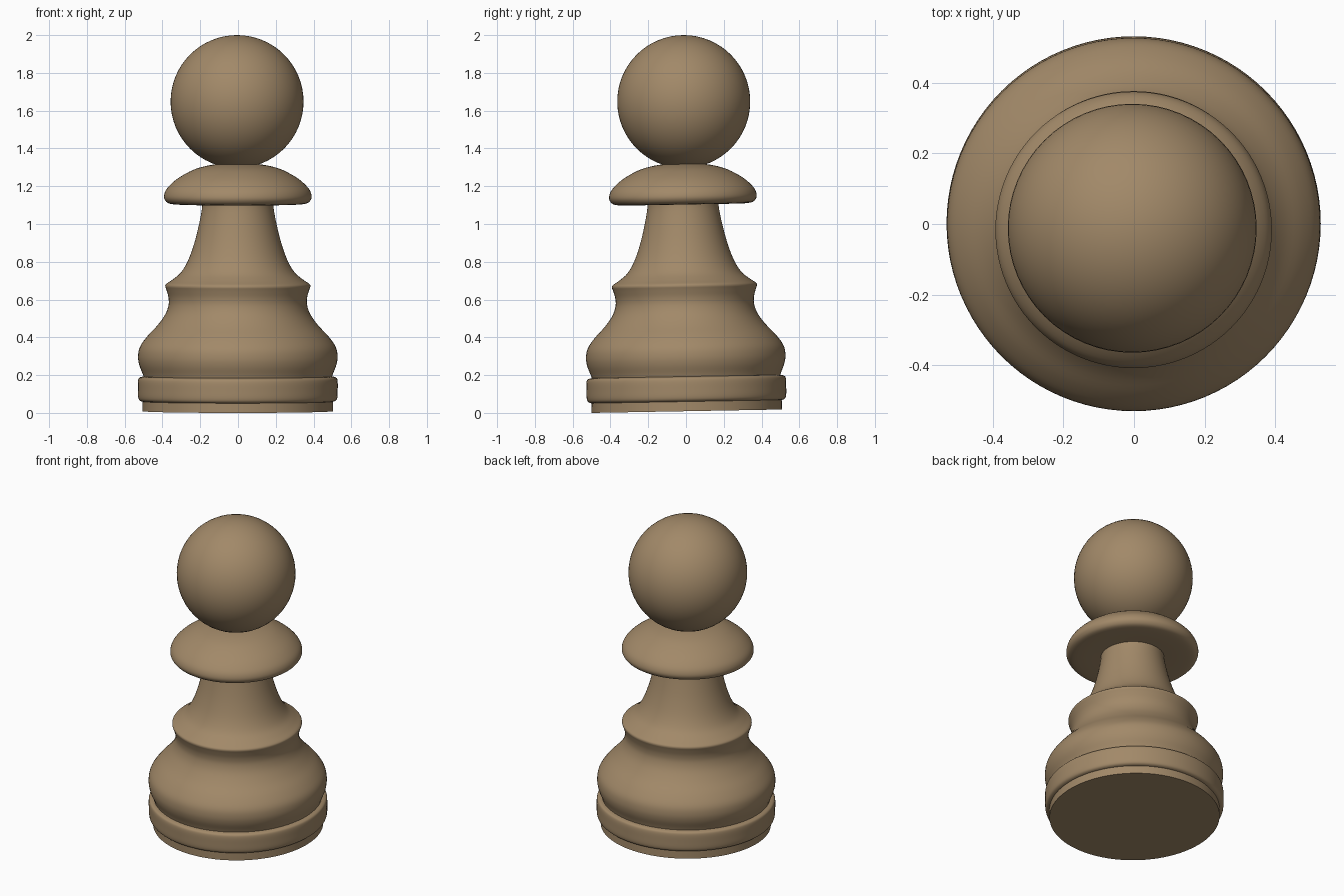
import bpy, bmesh, math

if "Cube" in bpy.data.objects:
    bpy.data.objects.remove(bpy.data.objects["Cube"])

SEGMENTS = 96
TILT = 0.018  # the turned parts lean slightly towards the front

wood = bpy.data.materials.new("wood")
wood.diffuse_color = (0.36, 0.25, 0.14, 1)
wood.use_nodes = True
wood.node_tree.nodes["Principled BSDF"].inputs["Base Color"].default_value = wood.diffuse_color


def finish(obj, angle):
    obj.data.materials.append(wood)
    bpy.ops.object.select_all(action='DESELECT')
    obj.select_set(True)
    bpy.context.view_layer.objects.active = obj
    bpy.ops.object.shade_smooth_by_angle(angle=math.radians(angle))


def smooth_profile(pts, steps):
    """Catmull-Rom curve through (radius, height) points."""
    out = []
    for i in range(len(pts) - 1):
        p0, p1 = pts[max(i - 1, 0)], pts[i]
        p2, p3 = pts[i + 1], pts[min(i + 2, len(pts) - 1)]
        for s in range(steps):
            t = s / steps
            out.append(tuple(
                0.5 * (2 * b + (c - a) * t + (2 * a - 5 * b + 4 * c - d) * t * t
                       + (3 * b - a - 3 * c + d) * t ** 3)
                for a, b, c, d in zip(p0, p1, p2, p3)))
    return out + [pts[-1]]


def lathe(name, *curves, steps=4):
    """Revolve curves joined end to end; joins stay sharp, ends are capped."""
    profile = []
    for c in curves:
        pts = smooth_profile(c, steps) if len(c) > 2 else c
        profile += pts if not profile else pts[1:]
    bm = bmesh.new()
    rings = [[bm.verts.new((r * math.cos(a), r * math.sin(a), z))
              for a in (2 * math.pi * k / SEGMENTS for k in range(SEGMENTS))]
             for r, z in profile]
    for lo, hi in zip(rings, rings[1:]):
        for k in range(SEGMENTS):
            n = (k + 1) % SEGMENTS
            bm.faces.new((lo[k], lo[n], hi[n], hi[k]))
    bm.faces.new(rings[0][::-1])
    bm.faces.new(rings[-1])
    mesh = bpy.data.meshes.new(name)
    bm.to_mesh(mesh)
    bm.free()
    obj = bpy.data.objects.new(name, mesh)
    bpy.context.collection.objects.link(obj)
    obj.rotation_euler.x = TILT
    obj.location = (-0.001, 0.004, 0)
    finish(obj, 35)
    return obj


# Flat foot disc
lathe("foot", [(0.504, 0.009), (0.504, 0.07)])

# Rounded base ring
lathe("base_ring", [(0.49, 0.058), (0.515, 0.063), (0.527, 0.08), (0.529, 0.125),
                    (0.528, 0.172), (0.518, 0.188), (0.49, 0.194)])

# Bulging body with a ledge, then the tapering neck
lathe("body",
      [(0.497, 0.185), (0.505, 0.21), (0.522, 0.255), (0.528, 0.30), (0.518, 0.35),
       (0.48, 0.405), (0.425, 0.464), (0.385, 0.52), (0.367, 0.57), (0.367, 0.61),
       (0.376, 0.645), (0.384, 0.668)],
      [(0.384, 0.668), (0.38, 0.682), (0.345, 0.706), (0.30, 0.745), (0.262, 0.81),
       (0.23, 0.90), (0.205, 1.0), (0.19, 1.08), (0.188, 1.12)])

# Domed collar
lathe("collar", [(0.18, 1.105), (0.29, 1.103), (0.36, 1.108), (0.386, 1.127),
                 (0.39, 1.155), (0.372, 1.192), (0.32, 1.24), (0.24, 1.285),
                 (0.17, 1.307), (0.11, 1.317)])

# Round head
bpy.ops.mesh.primitive_uv_sphere_add(segments=64, ring_count=32, radius=0.352,
                                     location=(-0.005, -0.012, 1.648))
head = bpy.context.object
head.name = "head"
finish(head, 60)
